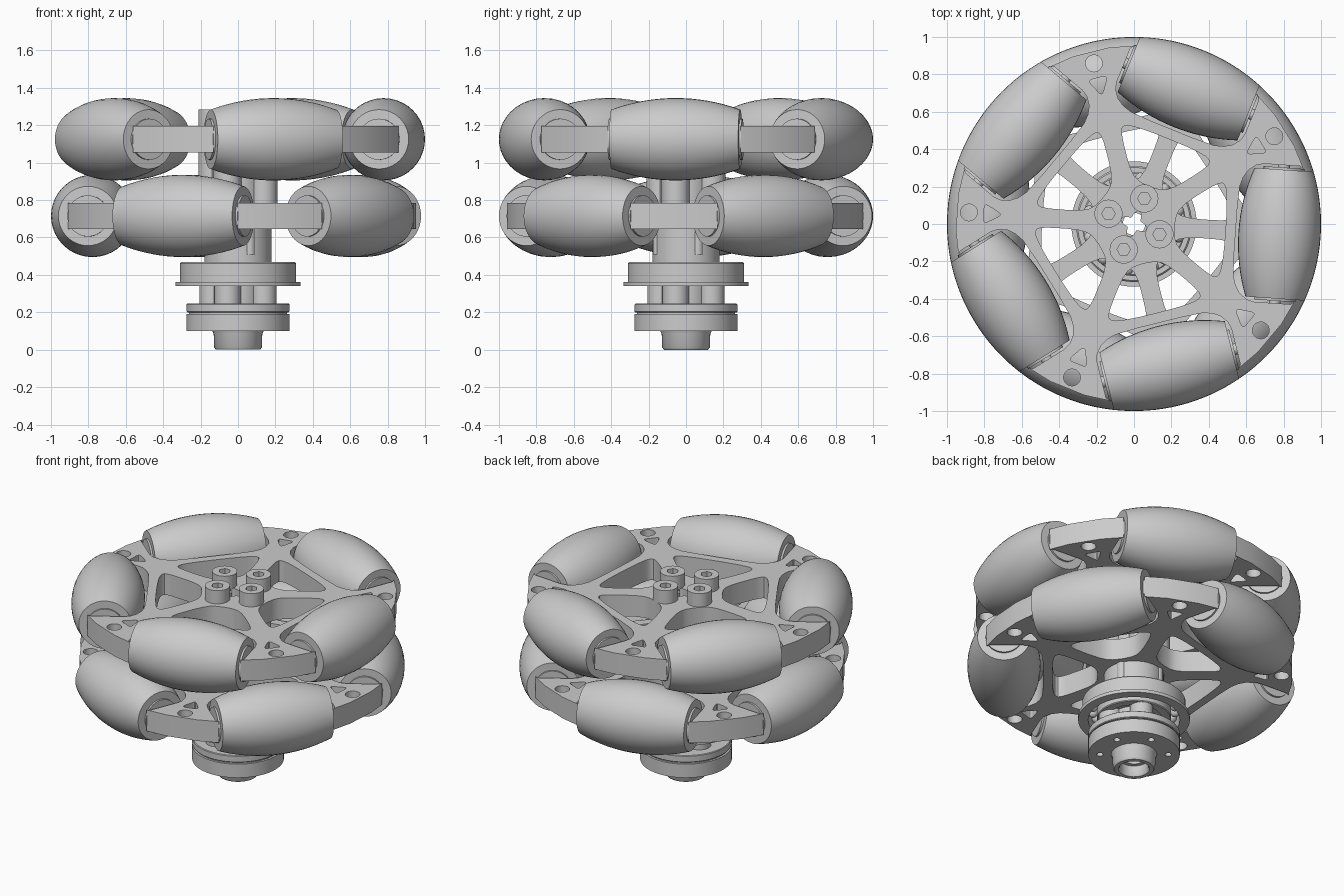
import bpy, bmesh
from math import sin, cos, pi, radians, sqrt
from mathutils import Matrix, Vector

if "Cube" in bpy.data.objects:
    bpy.data.objects.remove(bpy.data.objects["Cube"])


def smooth(obj, angle=35):
    bpy.ops.object.select_all(action='DESELECT')
    obj.select_set(True)
    bpy.context.view_layer.objects.active = obj
    bpy.ops.object.shade_smooth_by_angle(angle=radians(angle))
    return obj


def add(name, data):
    obj = bpy.data.objects.new(name, data)
    bpy.context.collection.objects.link(obj)
    return obj


def lathe(name, profile, segs=48, loc=(0, 0, 0), matrix=None):
    """Revolve a closed (radius, z) profile round z."""
    bm = bmesh.new()
    rings = []
    for r, z in profile:
        if r < 1e-6:
            rings.append([bm.verts.new((0, 0, z))] * segs)
        else:
            rings.append([bm.verts.new((r * cos(2 * pi * i / segs), r * sin(2 * pi * i / segs), z))
                          for i in range(segs)])
    n = len(rings)
    for k in range(n):
        a, b = rings[k], rings[(k + 1) % n]
        for i in range(segs):
            j = (i + 1) % segs
            vs = list(dict.fromkeys((a[i], a[j], b[j], b[i])))
            if len(vs) > 2:
                bm.faces.new(vs)
    bmesh.ops.recalc_face_normals(bm, faces=bm.faces)
    me = bpy.data.meshes.new(name)
    bm.to_mesh(me)
    bm.free()
    obj = add(name, me)
    obj.matrix_world = matrix if matrix else Matrix.Translation(loc)
    return smooth(obj)


def tube(name, r_in, r_out, z0, z1, bevel=0.0, loc=(0, 0, 0), segs=48):
    b = bevel
    prof = [(r_in, z0), (r_out - b, z0)] + ([(r_out, z0 + b), (r_out, z1 - b)] if b else [])
    prof += [(r_out - b, z1), (r_in, z1)]
    return lathe(name, prof, segs, loc)


def plate(name, loops, z0, z1):
    """Extrude flat outlines; inner loops become holes."""
    cu = bpy.data.curves.new(name, 'CURVE')
    cu.dimensions, cu.fill_mode, cu.extrude = '2D', 'BOTH', (z1 - z0) / 2
    for pts in loops:
        sp = cu.splines.new('POLY')
        sp.points.add(len(pts) - 1)
        for p, (x, y) in zip(sp.points, pts):
            p.co = (x, y, 0, 1)
        sp.use_cyclic_u = True
    obj = add(name, cu)
    obj.location.z = (z0 + z1) / 2
    bpy.ops.object.select_all(action='DESELECT')
    obj.select_set(True)
    bpy.context.view_layer.objects.active = obj
    bpy.ops.object.convert(target='MESH')
    return smooth(bpy.context.object, 30)


def polar(r, deg):
    return (r * cos(radians(deg)), r * sin(radians(deg)))


def circle(r, n=32, c=(0, 0), start=0):
    return [(c[0] + r * cos(2 * pi * i / n + start), c[1] + r * sin(2 * pi * i / n + start)) for i in range(n)]


def turn(pts, deg):
    c, s = cos(radians(deg)), sin(radians(deg))
    return [(x * c - y * s, x * s + y * c) for x, y in pts]


def rounded(pts, cut=0.3, steps=5):
    """Round every corner of a polygon with a quadratic curve."""
    out, n = [], len(pts)
    for i in range(n):
        p = Vector(pts[i])
        a = p.lerp(Vector(pts[i - 1]), cut)
        b = p.lerp(Vector(pts[(i + 1) % n]), cut)
        for k in range(steps + 1):
            t = k / steps
            out.append(tuple(a * (1 - t) ** 2 + p * 2 * t * (1 - t) + b * t * t))
    return out


def mirrored(half):
    """Extend points with y >= 0 to a symmetric chain running -y to +y."""
    return [(x, -y) for x, y in half[:0:-1]] + [half[0]] + half[1:]


BOLTS = [68 + 90 * i for i in range(4)]
PIVOT, HALF = 0.78, 0.345
# roller pocket, and the window between two spokes, with x along the roller's radius
POCKET = mirrored([(0.545, 0), (0.545, 0.12), (0.55, 0.24), (0.565, 0.29), (0.59, 0.33),
                   (0.63, 0.36), (0.67, 0.37), (0.865, 0.37), (0.885, 0.355)])
WINDOW = [(0.23, 0.105), (0.215, 0), (0.23, -0.105), (0.44, -0.258), (0.478, -0.24),
          (0.49, -0.12), (0.49, 0.12), (0.478, 0.24), (0.44, 0.258)]


def wheel(prefix, z, first):
    outline, holes = [], []
    for i in range(5):
        a = first + 72 * i
        f = a + 36
        outline += turn(POCKET, a) + [polar(0.953, f - 6), polar(0.953, f + 6)]
        holes.append(turn(rounded(WINDOW, 0.4, 3), a))
        holes.append(circle(0.045, 24, polar(0.885, f)))
        tri = [(0.805, 0.055), (0.805, -0.055), (0.705, 0)]
        holes.append(turn(rounded(tri, 0.25), f))
        # barrel roller: outer curve follows the wheel's rolling circle
        m = Matrix.Translation((*polar(PIVOT, a), z)) @ Matrix.Rotation(radians(a), 4, 'Z') \
            @ Matrix.Rotation(pi / 2, 4, 'X')
        ts = [HALF * (k / 8 - 1) for k in range(17)]
        barrel = [(sqrt(1 - t * t) - PIVOT, t) for t in ts]
        lathe(prefix + "_roller", [(0.11, -HALF)] + barrel + [(0.11, HALF)], 40, matrix=m)
        h = HALF + 0.012
        lathe(prefix + "_roller_core", [(0, -h), (0.11, -h), (0.11, h), (0, h)], 32, matrix=m)
        lathe(prefix + "_roller_axle", [(0, -0.42), (0.03, -0.42), (0.03, 0.42), (0, 0.42)], 16, matrix=m)
    # central key-shaped bore
    bore = [polar(0.055 + 0.018 * cos(radians(4 * (d - 68))), d) for d in range(0, 360, 8)]
    plate(prefix + "_wheel_frame", [outline, bore] + holes, z - 0.07, z + 0.07)


wheel("upper", 1.125, -4)
wheel("lower", 0.715, 32)

# hub: spacer posts, core and bolts
tube("spacer_core", 0.06, 0.14, 0.78, 1.06)
tube("hub_core", 0.06, 0.18, 0.36, 0.66)
tube("neck_core", 0.06, 0.13, 0.24, 0.37)
for d in BOLTS:
    x, y = polar(0.147, d)
    tube("spacer_post", 0.0, 0.075, 0.78, 1.06, loc=(x, y, 0), segs=32)
    tube("neck_post", 0.0, 0.07, 0.24, 0.37, loc=(x, y, 0), segs=32)
    px, py = polar(0.16, d + 180 / 4)
    tube("hub_pin", 0.0, 0.03, 0.51, 0.66, loc=(px, py, 0), segs=20)
    # socket-head bolt with hexagonal recess
    plate("bolt_head", [circle(0.075, 32, (x, y)), circle(0.036, 6, (x, y))], 1.195, 1.283)
    tube("bolt_socket_floor", 0.0, 0.045, 1.195, 1.225, loc=(x, y, 0), segs=24)

# flanged ball bearing
lathe("bearing_outer_ring", [(0.275, 0.34), (0.335, 0.34), (0.335, 0.362), (0.31, 0.362),
                             (0.31, 0.462), (0.302, 0.47), (0.275, 0.47)], 64)
tube("bearing_inner_ring", 0.17, 0.222, 0.345, 0.47, 0.005, segs=64)
for i in range(22):
    prof = [(0.029 * sin(pi * k / 8), -0.029 * cos(pi * k / 8)) for k in range(9)]
    lathe("bearing_ball", prof, 14, loc=(*polar(0.248, i * 360 / 22), 0.41))

# lower coupling: two discs with a groove, and a hollow nose
tube("coupling_upper_disc", 0.06, 0.275, 0.2, 0.246, 0.004, segs=64)
tube("coupling_groove", 0.06, 0.262, 0.18, 0.21, segs=64)
screw_holes = [circle(0.02, 16, polar(0.205, 20 + 60 * i)) for i in range(6)]
plate("coupling_lower_disc", [circle(0.275, 64), circle(0.06, 32)] + screw_holes, 0.1, 0.19)
lathe("coupling_nose", [(0.085, 0.012), (0.093, 0), (0.118, 0), (0.127, 0.012), (0.13, 0.085),
                        (0.142, 0.11), (0.06, 0.11), (0.06, 0.07), (0.085, 0.07)], 48)
